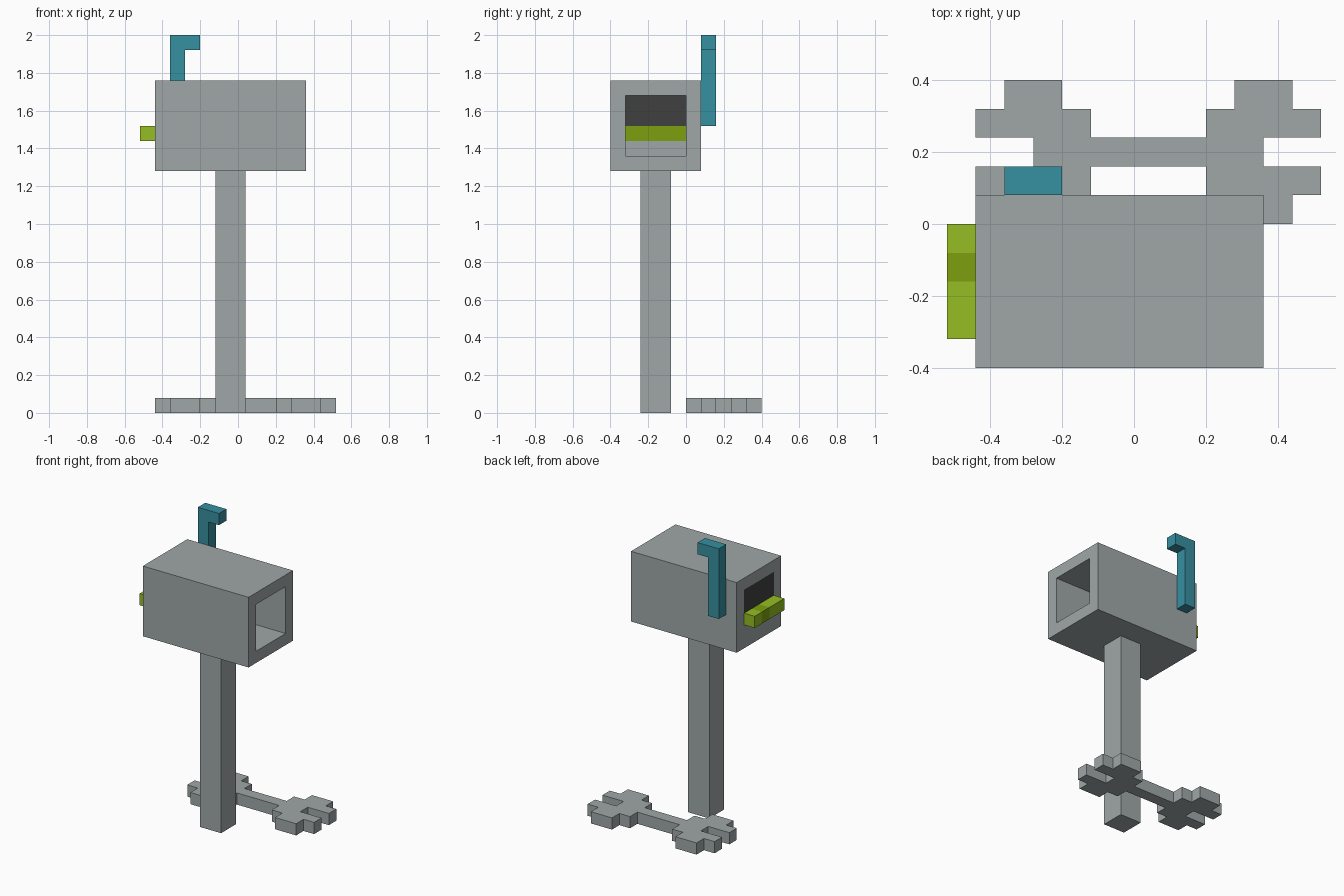
import bpy
import bmesh

if "Cube" in bpy.data.objects:
    bpy.data.objects.remove(bpy.data.objects["Cube"])


def material(name, rgb):
    m = bpy.data.materials.new(name)
    m.diffuse_color = (*rgb, 1)
    m.use_nodes = True
    m.node_tree.nodes["Principled BSDF"].inputs["Base Color"].default_value = m.diffuse_color
    return m


GREY = material("light grey", (0.35, 0.39, 0.39))
TEAL = material("teal", (0.037, 0.28, 0.35))
LIME = material("lime green", (0.30, 0.51, 0.016))
OLIVE = material("dark green", (0.205, 0.35, 0.005))
DARK = material("charcoal", (0.051, 0.051, 0.051))


def prism(name, pts, lo, hi, axis, mat):
    """Extrude a flat outline from lo to hi along y or z."""
    bm = bmesh.new()
    place = (lambda p: (p[0], lo, p[1])) if axis == "y" else (lambda p: (p[0], p[1], lo))
    face = bm.faces.new([bm.verts.new(place(p)) for p in pts])
    new = bmesh.ops.extrude_face_region(bm, geom=[face])["geom"]
    step = (0, hi - lo, 0) if axis == "y" else (0, 0, hi - lo)
    bmesh.ops.translate(bm, vec=step, verts=[v for v in new if isinstance(v, bmesh.types.BMVert)])
    bmesh.ops.recalc_face_normals(bm, faces=bm.faces)
    mesh = bpy.data.meshes.new(name)
    bm.to_mesh(mesh)
    bm.free()
    mesh.materials.append(mat)
    ob = bpy.data.objects.new(name, mesh)
    bpy.context.collection.objects.link(ob)
    return ob


def box(name, x, y, z, mat):
    pts = [(x[0], z[0]), (x[1], z[0]), (x[1], z[1]), (x[0], z[1])]
    return prism(name, pts, y[0], y[1], "y", mat)


# Mailbox body, hollowed from the open right end to the left end wall
body = box("mailbox_body", (-0.44, 0.36), (-0.40, 0.08), (1.28, 1.76), GREY)
hollow = [(-0.36, 1.36), (0.5, 1.36), (0.5, 1.68), (-0.5, 1.68), (-0.5, 1.44), (-0.36, 1.44)]
cutter = prism("hollow_cutter", hollow, -0.32, 0.0, "y", GREY)
cutter.hide_render = True
cutter.hide_viewport = True
cut = body.modifiers.new("hollow", "BOOLEAN")
cut.operation = "DIFFERENCE"
cut.solver = "EXACT"
cut.object = cutter

# Door panel and handle mount filling the left end
box("door_panel", (-0.44, -0.36), (-0.32, 0.0), (1.52, 1.68), DARK)
box("handle_mount", (-0.44, -0.36), (-0.32, 0.0), (1.44, 1.52), OLIVE)

# Handle bar with a darker band
handle = box("door_handle", (-0.52, -0.44), (-0.32, 0.0), (1.44, 1.52), LIME)
handle.data.materials.append(OLIVE)
bm = bmesh.new()
bm.from_mesh(handle.data)
for y in (-0.16, -0.08):
    bmesh.ops.bisect_plane(bm, geom=bm.verts[:] + bm.edges[:] + bm.faces[:],
                           plane_co=(0, y, 0), plane_no=(0, 1, 0))
for f in bm.faces:
    f.material_index = int(-0.15 < f.calc_center_median().y < -0.09)
bm.to_mesh(handle.data)
bm.free()

# Post
box("post", (-0.12, 0.04), (-0.24, -0.08), (0.0, 1.28), GREY)

# Raised flag on the back
flag = [(-0.36, 1.52), (-0.28, 1.52), (-0.28, 1.92), (-0.20, 1.92), (-0.20, 2.0), (-0.36, 2.0)]
prism("flag", flag, 0.08, 0.16, "y", TEAL)

# Forked bar on the ground: one quarter outline, mirrored both ways
CX, CY = 0.04, 0.20
quarter = [(0.16, 0.04), (0.16, 0.12), (0.24, 0.12), (0.24, 0.20), (0.40, 0.20),
           (0.40, 0.12), (0.48, 0.12), (0.48, 0.04), (0.32, 0.04)]
right = quarter + [(x, -y) for x, y in reversed(quarter)]
left = [(-x, -y) for x, y in right]
prism("ground_bar", [(CX + x, CY + y) for x, y in right + left], 0.0, 0.08, "z", GREY)
